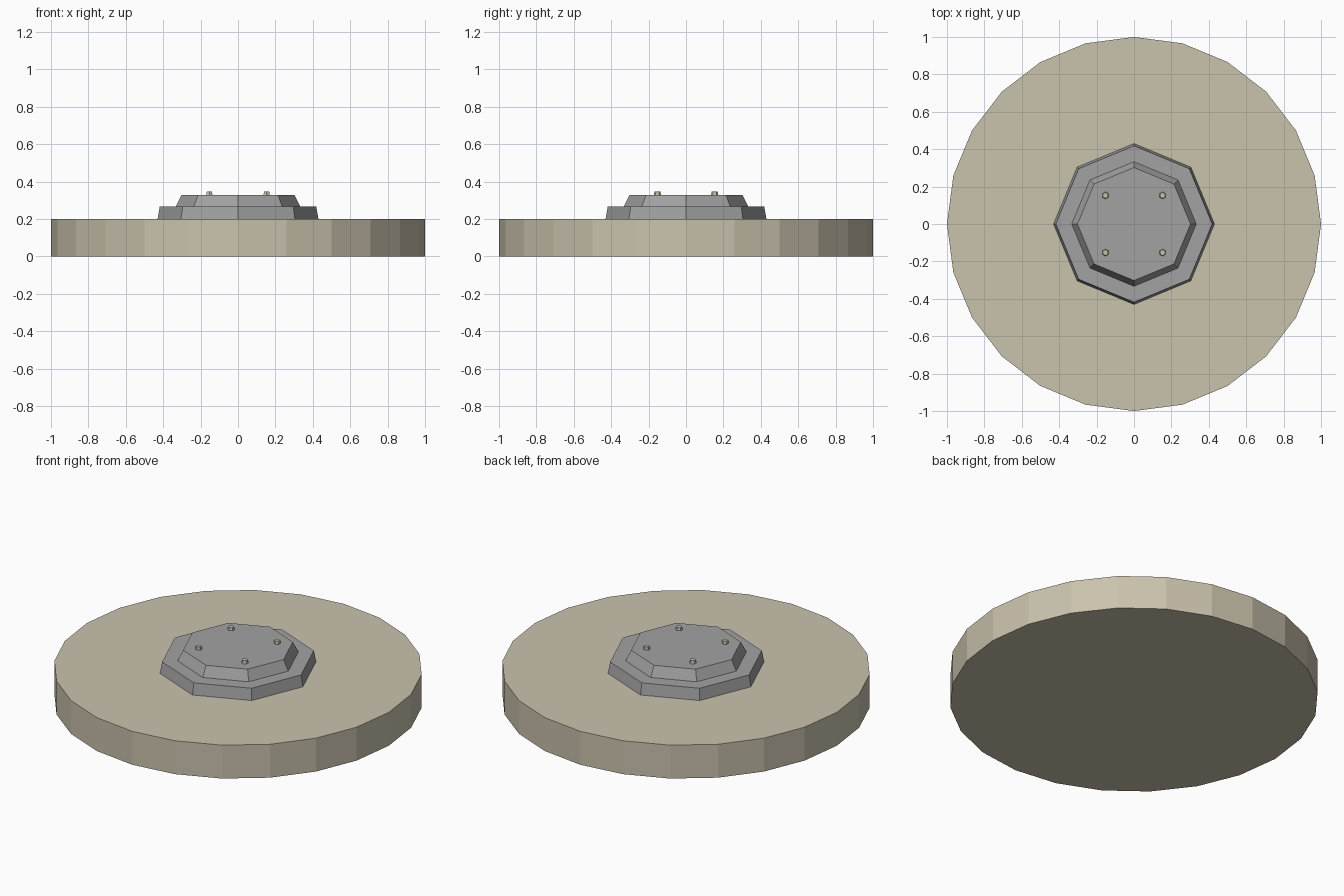
import bpy, bmesh
from mathutils import Matrix

if "Cube" in bpy.data.objects:
    bpy.data.objects.remove(bpy.data.objects["Cube"])


def material(name, color):
    m = bpy.data.materials.new(name)
    m.diffuse_color = (*color, 1)
    m.use_nodes = True
    m.node_tree.nodes["Principled BSDF"].inputs["Base Color"].default_value = m.diffuse_color
    return m


STONE = material("beige_stone", (0.59, 0.54, 0.42))
METAL = material("grey_metal", (0.36, 0.36, 0.365))
BRASS = material("pale_bolt", (0.59, 0.54, 0.42))


def frustum(name, sides, r_bottom, r_top, z0, z1, mat, x=0, y=0):
    """Flat-shaded tapered prism with a corner pointing along +y."""
    bm = bmesh.new()
    bmesh.ops.create_cone(bm, cap_ends=True, cap_tris=False, segments=sides,
                          radius1=r_bottom, radius2=r_top, depth=z1 - z0,
                          matrix=Matrix.Translation((x, y, (z0 + z1) / 2)))
    mesh = bpy.data.meshes.new(name)
    bm.to_mesh(mesh)
    bm.free()
    mesh.materials.append(mat)
    ob = bpy.data.objects.new(name, mesh)
    bpy.context.collection.objects.link(ob)
    return ob


# Broad round slab
frustum("base_disc", 24, 1.0, 1.0, 0.0, 0.2, STONE)

# Stepped octagonal mount
frustum("lower_mount", 8, 0.43, 0.418, 0.2, 0.268, METAL)
frustum("upper_mount", 8, 0.333, 0.302, 0.268, 0.329, METAL)

# Four small bolts on the mount
for sx in (-1, 1):
    for sy in (-1, 1):
        frustum("bolt", 6, 0.019, 0.016, 0.329, 0.347, BRASS, sx * 0.153, sy * 0.153)
